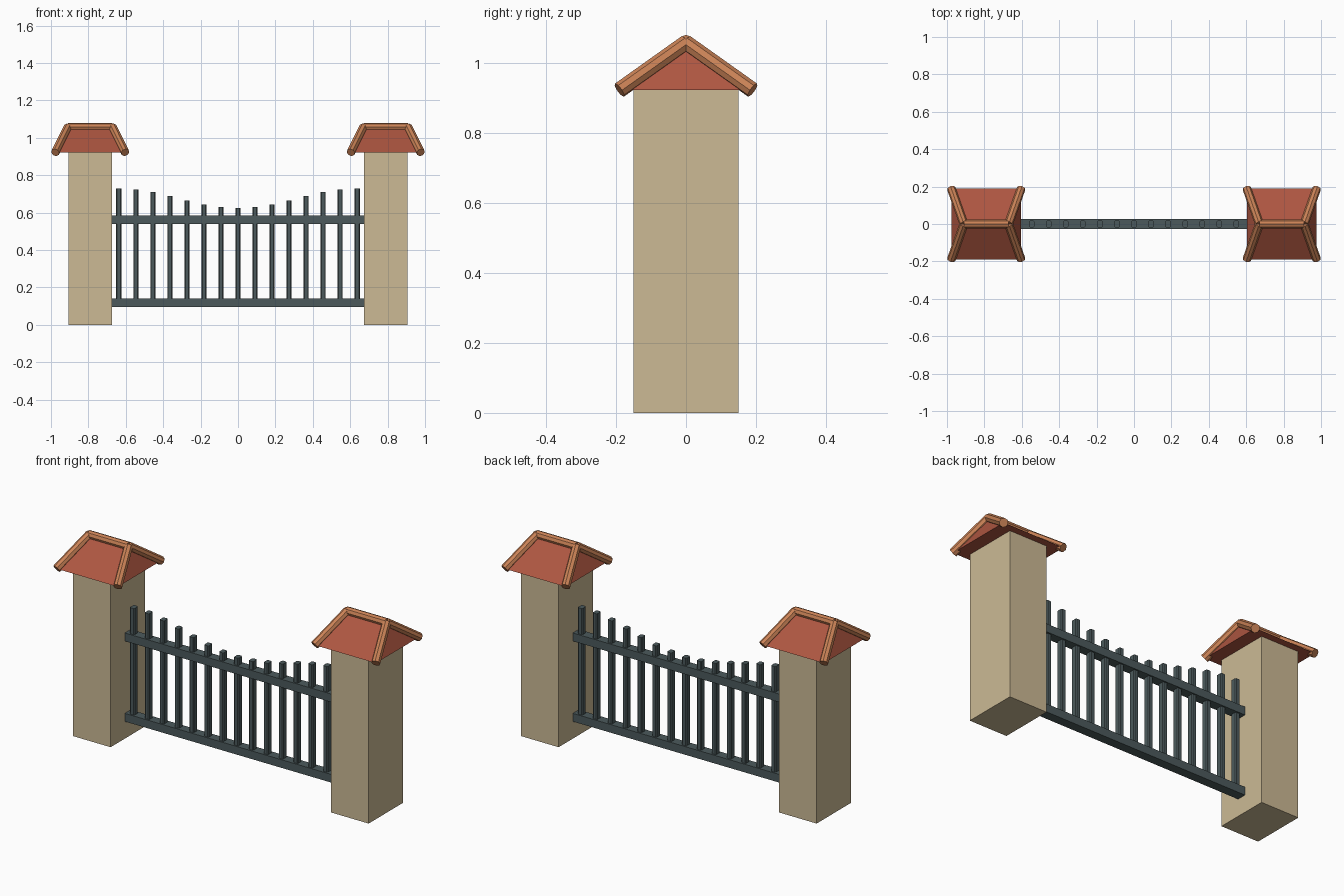
import bpy, bmesh, math
from mathutils import Vector

cube = bpy.data.objects.get("Cube")
if cube:
    bpy.data.objects.remove(cube, do_unlink=True)


def srgb(r, g, b):
    return tuple(((c / 255 + 0.055) / 1.055) ** 2.4 for c in (r, g, b)) + (1,)


def material(name, color):
    m = bpy.data.materials.new(name)
    m.use_nodes = True
    m.diffuse_color = color
    m.node_tree.nodes["Principled BSDF"].inputs["Base Color"].default_value = color
    return m


STONE = material("sandstone", srgb(204, 186, 149))
ROOF = material("red roof", srgb(174, 86, 65))
TILE = material("terracotta tile", srgb(202, 130, 86))
METAL = material("dark metal", srgb(76, 90, 92))


def finish(bm, name, mat):
    bmesh.ops.recalc_face_normals(bm, faces=bm.faces)
    mesh = bpy.data.meshes.new(name)
    bm.to_mesh(mesh)
    bm.free()
    mesh.materials.append(mat)
    obj = bpy.data.objects.new(name, mesh)
    bpy.context.collection.objects.link(obj)
    return obj


def box(name, lo, hi, mat, chamfer=0):
    lo, hi = Vector(lo), Vector(hi)
    bm = bmesh.new()
    bmesh.ops.create_cube(bm, size=1)
    for v in bm.verts:
        v.co = (lo + hi) / 2 + v.co * (hi - lo)
    if chamfer:
        upright = [e for e in bm.edges
                   if abs(e.verts[0].co.z - e.verts[1].co.z) > chamfer]
        bmesh.ops.bevel(bm, geom=upright, offset=chamfer, segments=1, affect='EDGES')
    return finish(bm, name, mat)


def tube(name, start, end, radius, mat):
    start, end = Vector(start), Vector(end)
    axis = end - start
    bm = bmesh.new()
    bmesh.ops.create_cone(bm, cap_ends=True, segments=8, radius1=radius,
                          radius2=radius, depth=axis.length)
    obj = finish(bm, name, mat)
    obj.location = (start + end) / 2
    obj.rotation_mode = 'QUATERNION'
    obj.rotation_quaternion = axis.to_track_quat('Z', 'Y')


PILLAR_X = 0.79
EAVE_X, EAVE_Y, EAVE_Z = 0.187, 0.19, 0.922
RIDGE_X, RIDGE_Z = 0.12, 1.057
TILE_R = 0.023


def gate_post(side, cx):
    box(side + "_pillar", (cx - 0.115, -0.15, 0), (cx + 0.115, 0.15, 0.925), STONE)

    # Hipped roof with a flat underside
    bm = bmesh.new()
    a, b, c, d = [bm.verts.new((cx + sx * EAVE_X, sy * EAVE_Y, EAVE_Z))
                  for sx, sy in ((-1, -1), (1, -1), (1, 1), (-1, 1))]
    r0, r1 = [bm.verts.new((cx + s * RIDGE_X, 0, RIDGE_Z)) for s in (-1, 1)]
    for face in ((a, b, r1, r0), (b, c, r1), (c, d, r0, r1), (d, a, r0), (d, c, b, a)):
        bm.faces.new(face)
    finish(bm, side + "_roof", ROOF)

    # Ridge and hip tiles
    tube(side + "_ridge_tile", (cx - RIDGE_X, 0, RIDGE_Z),
         (cx + RIDGE_X, 0, RIDGE_Z), TILE_R, TILE)
    for sx in (-1, 1):
        for sy in (-1, 1):
            tube(side + "_hip_tile", (cx + sx * RIDGE_X, 0, RIDGE_Z),
                 (cx + sx * EAVE_X, sy * EAVE_Y, EAVE_Z), TILE_R, TILE)


gate_post("left", PILLAR_X)
gate_post("right", -PILLAR_X)

# Horizontal rails between the pillars
for name, z in (("lower_rail", 0.095), ("upper_rail", 0.54)):
    box(name, (-0.676, -0.026, z), (0.676, 0.026, z + 0.045), METAL)

# Upright bars whose tops dip in a smooth curve toward the middle
for i in range(-7, 8):
    x = i * 0.091
    top = 0.625 + 0.105 * (0.5 - 0.5 * math.cos(math.pi * i / 7))
    box("fence_bar", (x - 0.014, -0.018, 0.11), (x + 0.014, 0.018, top), METAL, 0.005)
